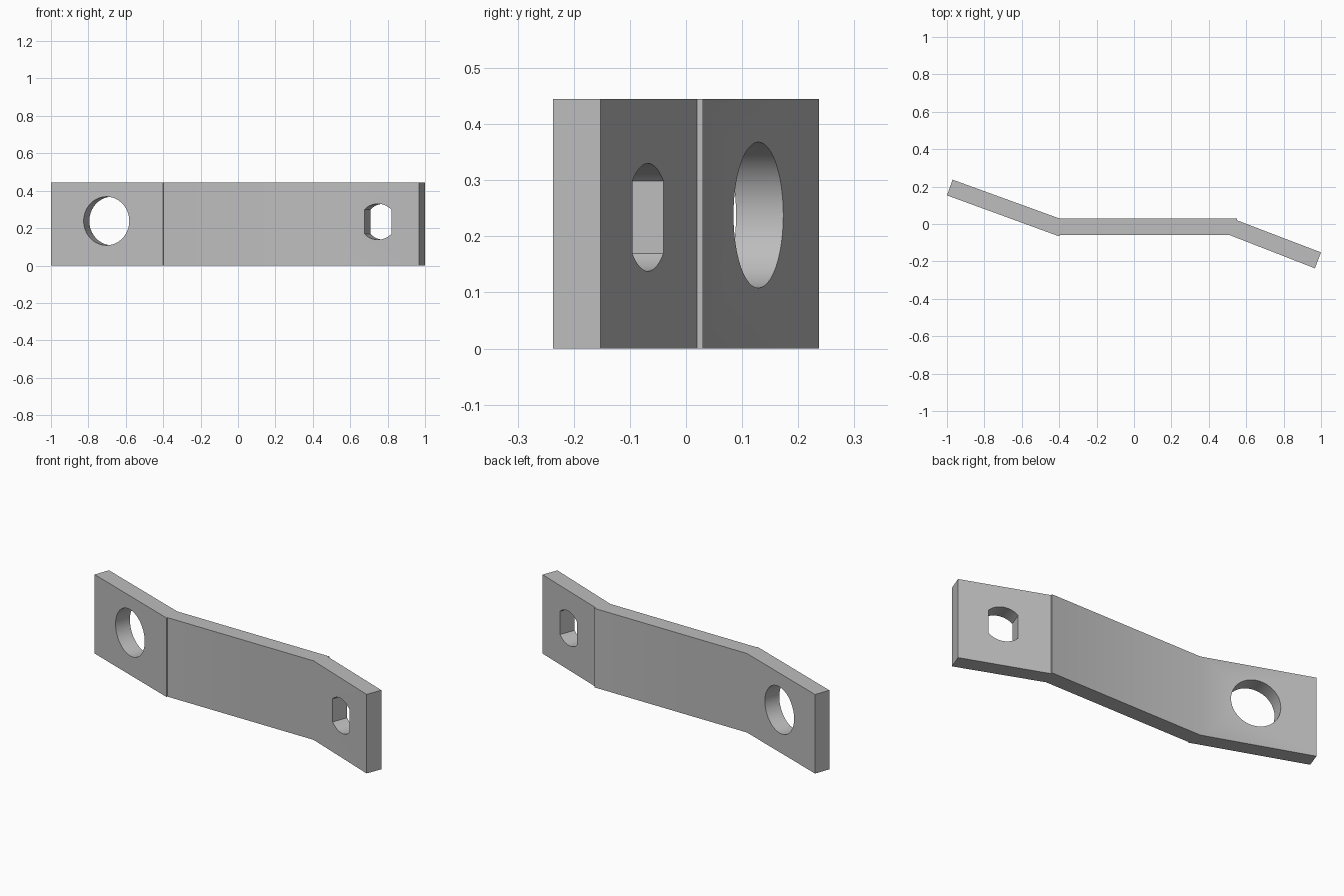
import bpy, bmesh
from math import sin, cos, pi, radians, atan2, hypot
from mathutils import Matrix, Vector

cube = bpy.data.objects.get("Cube")
if cube:
    bpy.data.objects.remove(cube, do_unlink=True)

HEIGHT = 0.445

steel = bpy.data.materials.new("plain grey steel")
steel.use_nodes = True
GREY = (0.51, 0.51, 0.51, 1)
steel.diffuse_color = GREY
steel.node_tree.nodes["Principled BSDF"].inputs["Base Color"].default_value = GREY


def extrude_outline(name, points, depth):
    """Closed outline in local xy, extruded along local z."""
    bm = bmesh.new()
    face = bm.faces.new([bm.verts.new((x, y, 0)) for x, y in points])
    result = bmesh.ops.extrude_face_region(bm, geom=[face])
    verts = [g for g in result["geom"] if isinstance(g, bmesh.types.BMVert)]
    bmesh.ops.translate(bm, vec=(0, 0, depth), verts=verts)
    bmesh.ops.recalc_face_normals(bm, faces=bm.faces)
    mesh = bpy.data.meshes.new(name)
    bm.to_mesh(mesh)
    bm.free()
    mesh.materials.append(steel)
    obj = bpy.data.objects.new(name, mesh)
    bpy.context.collection.objects.link(obj)
    return obj


def arc(radius, start, end, steps, offset=0):
    angles = [start + (end - start) * i / steps for i in range(steps + 1)]
    return [(radius * cos(a), radius * sin(a) + offset) for a in angles]


def cut_hole(plate, points, centre, tilt):
    """Cut an outline through an arm, square to the tilted faces."""
    cutter = extrude_outline("hole_cutter", points, 0.3)
    cutter.hide_render = True
    along = Vector((cos(tilt), -sin(tilt), 0))
    up = Vector((0, 0, 1))
    through = along.cross(up)
    turn = Matrix((along, up, through)).transposed().to_4x4()
    cutter.matrix_world = Matrix.Translation(Vector(centre) - through * 0.15) @ turn
    mod = plate.modifiers.new("hole", "BOOLEAN")
    mod.operation = "DIFFERENCE"
    mod.solver = "EXACT"
    mod.object = cutter
    bpy.context.view_layer.update()
    bpy.ops.object.modifier_apply(modifier=mod.name)
    bpy.data.objects.remove(cutter, do_unlink=True)


# Bent strap with a small step at each bend
profile = [(-1, 0.153), (-0.4, -0.066), (-0.397, -0.06), (0.513, -0.06),
           (0.967, -0.237), (1, -0.152), (0.55, 0.02), (0.55, 0.03),
           (-0.4, 0.03), (-0.97, 0.237)]
strap = extrude_outline("bent_strap", profile, HEIGHT)
bpy.context.view_layer.objects.active = strap
strap.select_set(True)

# Round hole in the right arm
cut_hole(strap, arc(0.13, 0, 2 * pi, 48)[:-1], (-0.688, 0.087, 0.238), radians(20))

# Flat-sided slot with arched ends in the left arm
half_width, side, rise = 0.077, 0.065, 0.031
radius = (half_width ** 2 + rise ** 2) / (2 * rise)
spread = atan2(half_width, radius - rise)
shift = side + rise - radius
top = arc(radius, pi / 2 - spread, pi / 2 + spread, 16, shift)
slot = top + [(-x, -y) for x, y in top]
cut_hole(strap, slot, (0.764, -0.109, 0.234), radians(21))

bpy.ops.object.shade_smooth_by_angle(angle=radians(25))
